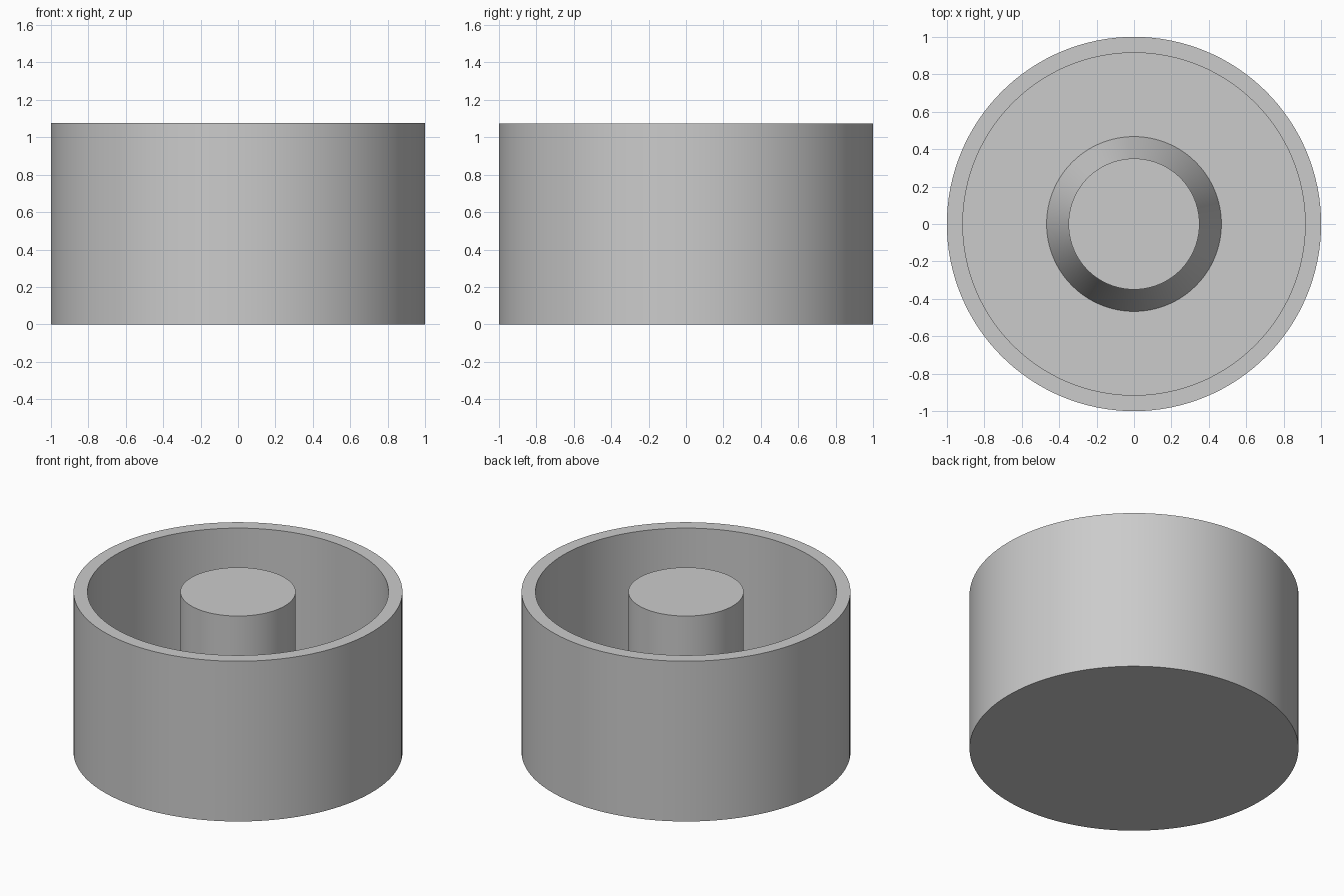
import bpy, bmesh, math

if "Cube" in bpy.data.objects:
    bpy.data.objects.remove(bpy.data.objects["Cube"])

SEGMENTS = 128

grey = bpy.data.materials.new("plain grey")
grey.diffuse_color = (0.6, 0.6, 0.6, 1)
grey.use_nodes = True
grey.node_tree.nodes["Principled BSDF"].inputs["Base Color"].default_value = grey.diffuse_color


def lathe(name, profile):
    """Spin a closed (radius, height) profile about the z axis."""
    bm = bmesh.new()
    verts = [bm.verts.new((r, 0, z)) for r, z in profile]
    edges = [bm.edges.new(pair) for pair in zip(verts, verts[1:])]
    bmesh.ops.spin(bm, geom=verts + edges, cent=(0, 0, 0), axis=(0, 0, 1),
                   angle=math.tau, steps=SEGMENTS)
    bmesh.ops.remove_doubles(bm, verts=bm.verts, dist=1e-5)
    bmesh.ops.recalc_face_normals(bm, faces=bm.faces)
    mesh = bpy.data.meshes.new(name)
    bm.to_mesh(mesh)
    bm.free()
    mesh.materials.append(grey)
    obj = bpy.data.objects.new(name, mesh)
    bpy.context.collection.objects.link(obj)
    bpy.context.view_layer.objects.active = obj
    obj.select_set(True)
    bpy.ops.object.shade_smooth_by_angle(angle=math.radians(15))
    obj.select_set(False)


HEIGHT, FLOOR, FLARE_TOP = 1.075, 0.085, 0.40

# Round cup with a central post that flares out towards the floor
lathe("cup_with_post", [
    (0, 0), (1, 0), (1, HEIGHT), (0.915, HEIGHT), (0.915, FLOOR),
    (0.467, FLOOR), (0.35, FLARE_TOP), (0.35, HEIGHT), (0, HEIGHT),
])
